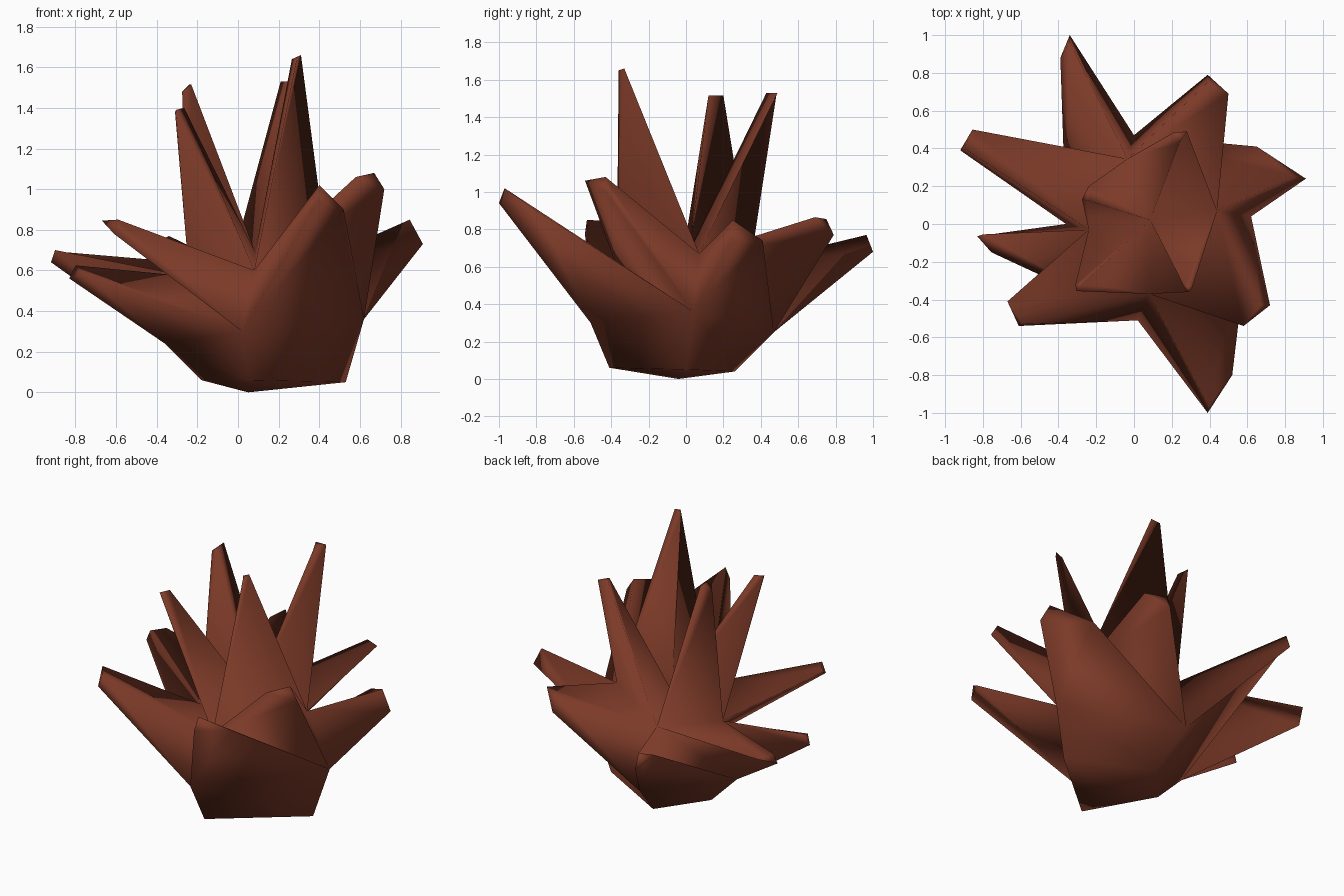
import bpy, bmesh

# Core: four-sided lump, each ring ordered front, right, back, left
TOP = (0.085, 0.02, 0.69)
UPPER = [(0.08, -0.37, 0.60), (0.44, 0.07, 0.67), (-0.035, 0.345, 0.62), (-0.24, -0.03, 0.57)]
MIDDLE = [(0.02, -0.51, 0.30), (0.62, 0.04, 0.36), (0.00, 0.47, 0.25), (-0.36, 0.00, 0.24)]
LOWER = [(0.05, -0.41, 0.06), (0.53, 0.00, 0.05), (0.05, 0.26, 0.04), (-0.18, 0.00, 0.06)]
BOTTOM = (0.05, -0.04, 0.0)

# Blunt triangular tips of the spikes, in the corner order of their base triangles
CROWN = [
    ((0.265, -0.33, 1.64), (0.29, -0.36, 1.65), (0.31, -0.33, 1.66)),
    ((0.24, 0.43, 1.53), (0.28, 0.49, 1.53), (0.21, 0.485, 1.53)),
    ((-0.23, 0.12, 1.515), (-0.24, 0.20, 1.515), (-0.275, 0.13, 1.48)),
    ((-0.265, -0.31, 1.40), (-0.31, -0.32, 1.38), (-0.305, -0.355, 1.39))]
LOW_SIDE = [
    ((0.40, -0.97, 1.02), (0.39, -1.0, 0.94), (0.52, -0.80, 0.90)),
    ((0.845, 0.25, 0.85), (0.91, 0.24, 0.73), (0.65, 0.41, 0.74)),
    ((-0.34, 0.965, 0.77), (-0.34, 1.0, 0.68), (-0.39, 0.88, 0.74)),
    ((-0.80, -0.055, 0.625), (-0.83, -0.065, 0.56), (-0.755, -0.15, 0.58))]
HIGH_SIDE = [
    ((0.58, -0.54, 1.06), (0.72, -0.43, 1.00), (0.67, -0.43, 1.08)),
    ((0.50, 0.69, 0.865), (0.39, 0.79, 0.77), (0.39, 0.75, 0.855)),
    ((-0.855, 0.50, 0.69), (-0.92, 0.39, 0.64), (-0.90, 0.40, 0.70)),
    ((-0.67, -0.41, 0.845), (-0.61, -0.54, 0.78), (-0.59, -0.53, 0.85))]

bm = bmesh.new()


def spike(base, tip):
    """Pull a base triangle out to a small tip triangle."""
    ends = [bm.verts.new(p) for p in tip]
    for k in range(3):
        n = (k + 1) % 3
        bm.faces.new((base[k], base[n], ends[n], ends[k]))
    bm.faces.new(ends)


top, bottom = bm.verts.new(TOP), bm.verts.new(BOTTOM)
up, mid, low = [[bm.verts.new(p) for p in ring] for ring in (UPPER, MIDDLE, LOWER)]
for i in range(4):
    j = (i + 1) % 4
    # three spikes on each quarter
    spike((top, up[i], up[j]), CROWN[i])
    spike((up[i], mid[i], mid[j]), LOW_SIDE[i])
    spike((up[i], mid[j], up[j]), HIGH_SIDE[i])
    # plain underside
    bm.faces.new((mid[i], low[i], low[j]))
    bm.faces.new((mid[i], low[j], mid[j]))
    bm.faces.new((bottom, low[j], low[i]))

# soft shading over the whole low-poly surface
for face in bm.faces:
    face.smooth = True

mesh = bpy.data.meshes.new("spiky_cluster")
bm.to_mesh(mesh)
bm.free()
obj = bpy.data.objects.new("spiky_cluster", mesh)
bpy.context.collection.objects.link(obj)

# One red-brown colour
mat = bpy.data.materials.new("red_brown")
mat.diffuse_color = (0.20, 0.042, 0.021, 1)
mesh.materials.append(mat)
